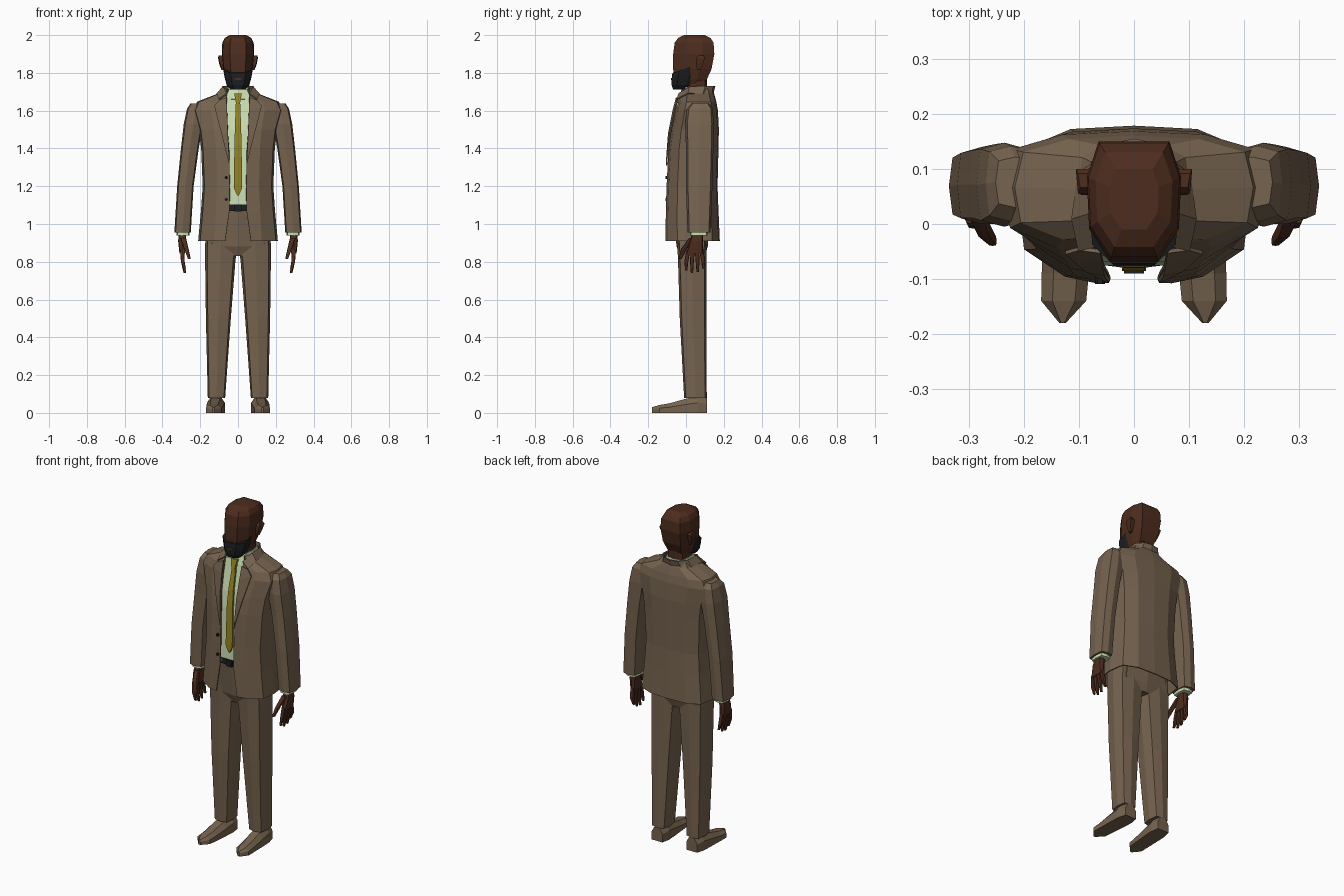
import bpy
import bmesh
from math import cos, sin, pi

if "Cube" in bpy.data.objects:
    bpy.data.objects.remove(bpy.data.objects["Cube"])


def material(name, r, g, b):
    m = bpy.data.materials.new(name)
    m.use_nodes = True
    m.diffuse_color = (r, g, b, 1)
    m.node_tree.nodes["Principled BSDF"].inputs["Base Color"].default_value = (r, g, b, 1)
    return m


suit = material("brown suit", .18, .125, .078)
skin = material("dark skin", .075, .026, .013)
mint = material("mint shirt", .6, .73, .45)
gold = material("gold tie", .3, .23, .015)
black = material("black", .012, .013, .014)


def loft(name, rings, mat, side=1, closed=True, thick=0):
    """Skin a list of point rings; side -1 mirrors in x."""
    bm = bmesh.new()
    rows = [[bm.verts.new((x * side, y, z)) for x, y, z in ring] for ring in rings]
    n = len(rows[0])
    for a, b in zip(rows, rows[1:]):
        for i in range(n if closed else n - 1):
            j = (i + 1) % n
            bm.faces.new((a[i], a[j], b[j], b[i]))
    if closed and not thick:
        bm.faces.new(rows[0])
        bm.faces.new(rows[-1])
    bmesh.ops.recalc_face_normals(bm, faces=bm.faces)
    mesh = bpy.data.meshes.new(name)
    bm.to_mesh(mesh)
    bm.free()
    mesh.materials.append(mat)
    ob = bpy.data.objects.new(name, mesh)
    bpy.context.collection.objects.link(ob)
    if thick:
        mod = ob.modifiers.new("cloth", "SOLIDIFY")
        mod.thickness = thick
        mod.offset = 0
    return ob


def oval(z, x0, x1, y0, y1, bulge=1.2):
    """Eight-sided ring with a crease at front, back and sides."""
    ring = []
    for i in range(8):
        k = bulge if i % 2 else 1
        a = i * pi / 4
        ring.append(((x0 + x1) / 2 + (x1 - x0) / 2 * k * cos(a),
                     (y0 + y1) / 2 + (y1 - y0) / 2 * k * sin(a), z))
    return ring


def mirrored(half):
    return half + [(-x, y, z) for x, y, z in reversed(half)]


def skull(z, w, y0, y1, lift=0):
    """Head ring, narrow in front; lift raises its back edge."""
    d = y1 - y0
    return mirrored([(w * .5, y0, z), (w * .95, y0 + d * .27, z + lift * .3),
                     (w, y0 + d * .7, z + lift), (w * .75, y1, z + lift)])


def coat(z, gap, w, yf, yb):
    """Open jacket section, from one front edge round the back to the other."""
    d = yb - yf
    half = [(gap, yf, z), (w * .6, yf + .012, z), (w * .95, yf + d * .22, z),
            (w, yf + d * .55, z), (w * .93, yf + d * .88, z), (w * .55, yb, z)]
    return half + [(0, yb + .006, z)] + [(-x, y, z) for x, y, z in reversed(half)]


# Jacket body
loft("jacket", [coat(*r) for r in (
    (.91, .068, .208, -.105, .17), (1.07, .045, .193, -.104, .163),
    (1.2, .043, .184, -.1, .158), (1.4, .047, .192, -.09, .163),
    (1.5, .055, .205, -.076, .165), (1.6, .06, .235, -.052, .16),
    (1.645, .062, .215, -.038, .152), (1.69, .062, .1, -.03, .14),
    (1.715, .062, .082, -.02, .13))], suit, closed=False, thick=.006)

# Shirt front, shirt collar, neck
loft("shirt", [mirrored([(.095, y, z), (.09, .1, z)]) for z, y in (
    (1.08, -.075), (1.4, -.068), (1.5, -.058), (1.6, -.036), (1.68, -.02))], mint)
loft("shirt_collar", [oval(1.66, -.07, .07, -.03, .13),
                      oval(1.725, -.06, .06, -.01, .12)], mint, thick=.006)
loft("neck", [oval(1.64, -.055, .055, 0, .11), oval(1.78, -.055, .055, 0, .11)], skin)

# Tie and knot
loft("tie", [mirrored([(w, y, z), (w, y + .012, z)]) for z, w, y in (
    (1.15, .004, -.086), (1.19, .022, -.086), (1.42, .019, -.08), (1.52, .016, -.068),
    (1.61, .013, -.047), (1.655, .011, -.04))], gold)
loft("tie_knot", [mirrored([(w, y, z), (w, -.015, z)]) for z, w, y in (
    (1.64, .011, -.048), (1.69, .02, -.036))], gold)

# Trousers seat and belt
loft("trouser_seat", [oval(*r) for r in (
    (.83, -.12, .12, -.03, .1), (.88, -.165, .165, -.05, .115),
    (1.075, -.15, .15, -.07, .13))], suit)
loft("belt", [oval(z, -.152, .152, -.082, .132) for z in (1.068, 1.102)], black)
loft("belt_buckle", [mirrored([(.018, -.09, z), (.018, -.08, z)])
                     for z in (1.066, 1.104)], black)

# Buttons on the right front edge
for i, z in enumerate((1.13, 1.245)):
    loft(f"button_{i + 1}", [[(-.062 + .009 * cos(a * pi / 3), y, z + .009 * sin(a * pi / 3))
                              for a in range(6)] for y in (-.109, -.09)], black)

# Head and beard
loft("head", [skull(*r) for r in (
    (1.725, .045, -.05, .06), (1.765, .062, -.062, .11), (1.82, .078, -.068, .135),
    (1.9, .086, -.068, .15), (1.96, .083, -.06, .146), (1.985, .07, -.042, .13),
    (2, .045, -.01, .1))], skin)
loft("beard", [skull(*r) for r in (
    (1.712, .04, -.068, .0), (1.735, .06, -.076, .03),
    (1.77, .072, -.076, .05, .01), (1.8, .08, -.072, .055, .032))], black)
loft("mouth", [mirrored([(w, -.079, z), (w, -.07, z)])
               for z, w in ((1.762, .015), (1.774, .02))], skin)

for label, s in (("left", 1), ("right", -1)):
    # Ear
    loft(label + "_ear", [[(.075, y, z), (.088 + t, y, z), (.092 + t, y + d, z),
                           (.075, y + d, z)] for z, y, d, t in (
        (1.815, .058, .02, -.004), (1.85, .053, .038, .008),
        (1.88, .056, .044, .014), (1.892, .066, .026, .01))], skin, s)

    # Lapel and collar flap
    loft(label + "_lapel", [[(x0, y0, z), (x1, y1, z1)] for x0, y0, z, x1, y1, z1 in (
        (.045, -.103, 1.31, .05, -.103, 1.33), (.053, -.092, 1.48, .088, -.084, 1.48),
        (.058, -.068, 1.6, .125, -.052, 1.625), (.06, -.05, 1.67, .1, -.045, 1.655))],
        suit, s, closed=False, thick=.007)
    loft(label + "_collar", [[(x0, y, z), (x1, y - .01, z1)] for x0, x1, y, z, z1 in (
        (.058, .1, -.038, 1.69, 1.66), (.078, .112, .02, 1.725, 1.69),
        (.078, .1, .1, 1.73, 1.69), (.045, .06, .142, 1.73, 1.69),
        (0, 0, .152, 1.73, 1.69))], suit, s, closed=False, thick=.007)

    # Sleeve and cuff
    loft(label + "_sleeve", [oval(*r) for r in (
        (.955, .25, .337, .008, .13), (1.2, .235, .322, .0, .14),
        (1.4, .208, .302, .0, .145), (1.53, .185, .287, -.005, .148),
        (1.61, .18, .27, .005, .142), (1.638, .18, .252, .03, .122))], suit, s)
    loft(label + "_cuff", [oval(z, .257, .325, .02, .115) for z in (.938, .97)], mint, s)

    # Hand: palm, four fingers and thumb
    loft(label + "_palm", [oval(*r) for r in (
        (.96, .272, .312, .035, .09), (.91, .277, .317, .02, .09),
        (.845, .28, .31, .0, .092))], skin, s)
    for i, tip in enumerate((.755, .74, .745, .765)):
        y = .012 + i * .023
        y2 = y + (i - 1.5) * .007
        loft(f"{label}_finger_{i + 1}", [oval(*r) for r in (
            (.86, .285, .307, y - .011, y + .011), (.8, .282, .302, y2 - .01, y2 + .01),
            (tip, .276, .288, y2 - .006, y2 + .006))], skin, s)
    loft(label + "_thumb", [oval(*r) for r in (
        (.925, .275, .305, .015, .045), (.87, .262, .285, -.025, .005),
        (.815, .25, .265, -.04, -.022))], skin, s)

    # Trouser leg
    loft(label + "_leg", [oval(*r) for r in (
        (.08, .068, .16, -.01, .11), (.5, .038, .17, -.033, .108),
        (.8, .014, .174, -.042, .108), (.87, .005, .175, -.045, .108),
        (.96, .01, .17, -.05, .11))], suit, s)

    # Shoe, swept from heel to toe
    shoe = []
    for y, cx, w, h in ((.11, .115, .036, .08), (.06, .117, .047, .09), (0, .12, .046, .075),
                        (-.09, .125, .043, .05), (-.14, .128, .041, .042),
                        (-.18, .13, .006, .03)):
        shoe.append([(cx - w, y, 0), (cx - w, y, h * .6), (cx - w * .5, y, h),
                     (cx + w * .5, y, h), (cx + w, y, h * .6), (cx + w, y, 0)])
    loft(label + "_shoe", shoe, suit, s)
